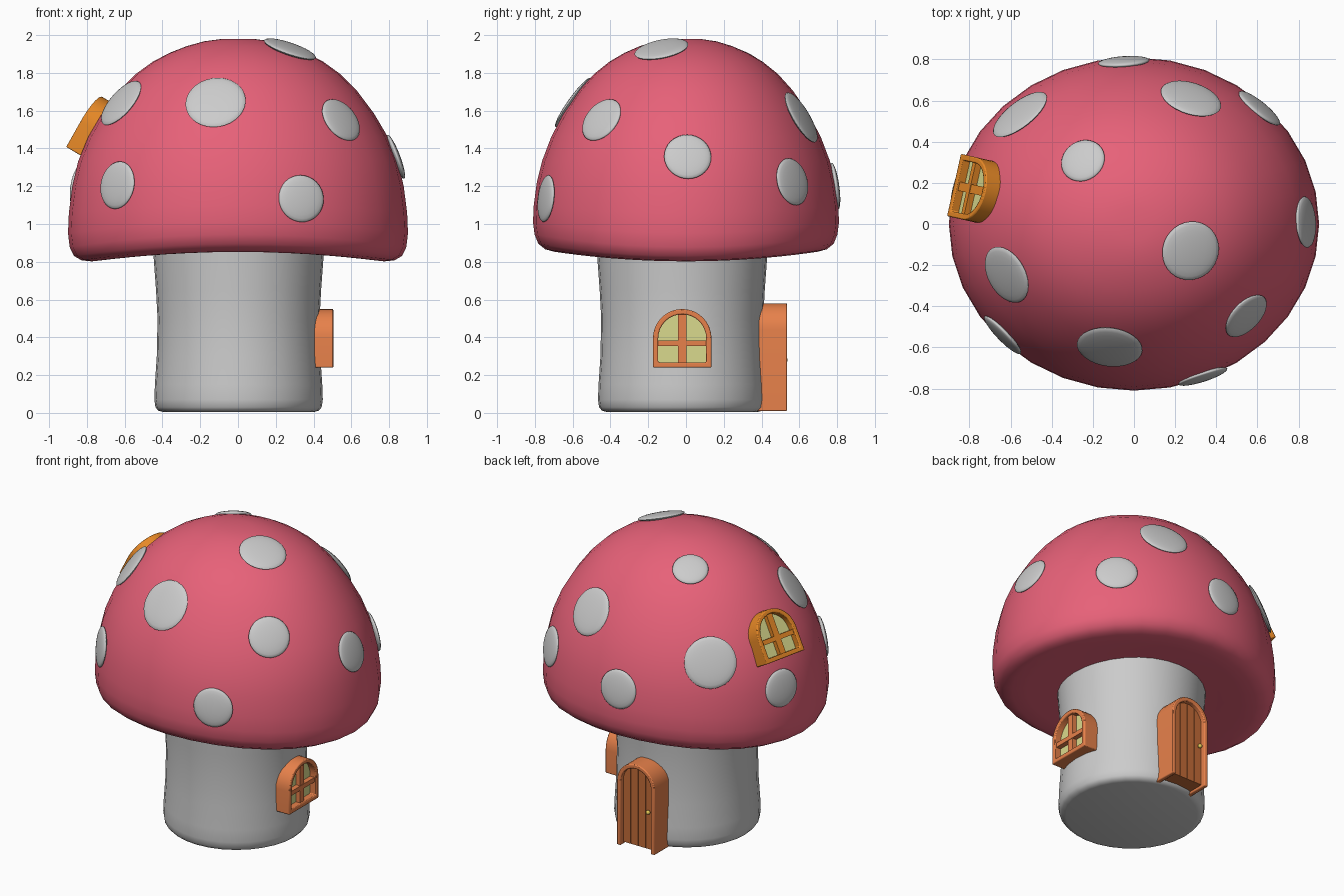
import bpy, bmesh, math
from mathutils import Matrix, Vector
from mathutils.bvhtree import BVHTree

if "Cube" in bpy.data.objects:
    bpy.data.objects.remove(bpy.data.objects["Cube"])


def material(name, rgb):
    m = bpy.data.materials.new(name)
    m.diffuse_color = (*rgb, 1)
    m.use_nodes = True
    m.node_tree.nodes["Principled BSDF"].inputs["Base Color"].default_value = m.diffuse_color
    return m


PINK = material("cap_pink", (0.8, 0.12, 0.19))
WOOD = material("frame_wood", (0.8, 0.22, 0.07))
ORANGE = material("upper_frame", (0.8, 0.25, 0.02))
PLANK = material("plank_wood", (0.55, 0.15, 0.04))
GLASS = material("glass", (0.7, 0.7, 0.27))
BRASS = material("brass", (0.8, 0.6, 0.1))


def finish(bm, name, mat=None, matrix=None, angle=40, bevel=0):
    bmesh.ops.recalc_face_normals(bm, faces=bm.faces)
    me = bpy.data.meshes.new(name)
    bm.to_mesh(me)
    bm.free()
    ob = bpy.data.objects.new(name, me)
    bpy.context.collection.objects.link(ob)
    if matrix:
        ob.matrix_world = matrix
    if mat:
        me.materials.append(mat)
    if bevel:
        b = ob.modifiers.new("bevel", 'BEVEL')
        b.width, b.segments, b.limit_method = bevel, 2, 'ANGLE'
    bpy.ops.object.select_all(action='DESELECT')
    ob.select_set(True)
    bpy.context.view_layer.objects.active = ob
    bpy.ops.object.shade_smooth_by_angle(angle=math.radians(angle))
    return ob


def lathe(profile, sides, sx=1, sy=1):
    # revolve (radius, z) points; both ends lie on the axis
    bm = bmesh.new()
    vs = [bm.verts.new((r, 0, z)) for r, z in profile]
    es = [bm.edges.new(p) for p in zip(vs, vs[1:])]
    bmesh.ops.spin(bm, geom=vs + es, cent=(0, 0, 0), axis=(0, 0, 1),
                   angle=2 * math.pi, steps=sides, use_merge=False)
    bmesh.ops.remove_doubles(bm, verts=bm.verts, dist=1e-4)
    for v in bm.verts:
        v.co.x *= sx
        v.co.y *= sy
    return bm


def arch(hw, straight, base=0, n=16):
    pts = [(hw * math.cos(math.pi * i / n), straight + hw * math.sin(math.pi * i / n))
           for i in range(n + 1)]
    return [(hw, base)] + pts + [(-hw, base)]


def slab(points, y0, y1):
    # solid extruded between two depths
    bm = bmesh.new()
    f = bm.faces.new([bm.verts.new((x, y0, z)) for x, z in points])
    r = bmesh.ops.extrude_face_region(bm, geom=[f])
    bmesh.ops.translate(bm, vec=(0, y1 - y0, 0),
                        verts=[v for v in r["geom"] if isinstance(v, bmesh.types.BMVert)])
    bm.faces.new([v for v in f.verts]) if not f.is_valid else None
    return bm


def rect(x0, x1, z0, z1):
    return [(x0, z0), (x1, z0), (x1, z1), (x0, z1)]


def arch_frame(outer, inner, depth, closed):
    bm = bmesh.new()
    loops = [[bm.verts.new((x, y, z)) for x, z in pts]
             for pts, y in ((outer, 0), (inner, 0), (inner, -depth), (outer, -depth))]
    n = len(outer)
    for a, b in zip(loops, loops[1:] + loops[:1]):
        for i in range(n if closed else n - 1):
            j = (i + 1) % n
            bm.faces.new((a[i], a[j], b[j], b[i]))
    if not closed:
        for i in (0, n - 1):
            bm.faces.new([l[i] for l in loops])
    return bm


def window(name, mat, m):
    inner = arch(0.127, 0.155, 0.028)
    finish(arch_frame(arch(0.155, 0.155), inner, 0.12, True), name + "_frame", mat, m, bevel=0.006)
    finish(slab(inner, -0.045, -0.1), name + "_glass", GLASS, m)
    finish(slab(rect(-0.022, 0.022, 0.02, 0.285), -0.015, -0.06), name + "_upright_bar", mat, m)
    finish(slab(rect(-0.13, 0.13, 0.113, 0.143), -0.012, -0.06), name + "_cross_bar", mat, m)


# stem
finish(lathe([(0, 0.005), (0.40, 0.005), (0.425, 0.012), (0.44, 0.03), (0.446, 0.07), (0.443, 0.15),
              (0.433, 0.3), (0.429, 0.5), (0.437, 0.65), (0.448, 0.8), (0.455, 0.9), (0, 0.9)], 32),
       "stem", None, Matrix.Translation((0.003, -0.02, 0)))

# cap, drooping slightly towards both sides
cap = lathe([(0, 1.98), (0.1, 1.979), (0.2, 1.967), (0.3, 1.942), (0.4, 1.907), (0.5, 1.86),
             (0.6, 1.795), (0.7, 1.705), (0.8, 1.585), (0.88, 1.463), (0.94, 1.335), (0.975, 1.22),
             (0.995, 1.1), (1, 1.01), (0.99, 0.945), (0.965, 0.895), (0.92, 0.866), (0.86, 0.853),
             (0.75, 0.852), (0.6, 0.857), (0.4, 0.86), (0, 0.86)], 32, 0.9, 0.81)
for v in cap.verts:
    v.co.z -= 0.085 * v.co.x ** 2 * max(0, min(1, (1.35 - v.co.z) / 0.4))
bmesh.ops.recalc_face_normals(cap, faces=cap.faces)
tree = BVHTree.FromBMesh(cap)
finish(cap, "cap", PINK, angle=60)

# spots: x, y, z, radius
spots = [(-0.12, -0.615, 1.655, 0.16), (-0.636, -0.257, 1.655, 0.147), (0.57, -0.47, 1.57, 0.127),
         (-0.664, -0.563, 1.21, 0.127), (0.34, -0.76, 1.137, 0.125), (0.28, -0.133, 1.94, 0.145),
         (0.845, 0.01, 1.36, 0.125), (-0.88, 0.21, 1.2, 0.12), (0.28, 0.62, 1.57, 0.152),
         (0.626, 0.585, 1.23, 0.127), (-0.05, 0.79, 1.2, 0.125), (-0.563, 0.544, 1.42, 0.16),
         (-0.247, 0.306, 1.87, 0.11)]
for i, (x, y, z, r) in enumerate(spots):
    p, nrm, _, _ = tree.find_nearest(Vector((x, y, z)))
    # smooth normal of the dome at this point
    nrm = (nrm + Vector((p.x / 0.81, p.y / 0.656, (p.z - 1.05) / 0.86)).normalized()).normalized()
    bm = bmesh.new()
    bmesh.ops.create_uvsphere(bm, u_segments=32, v_segments=12, radius=1)
    m = (Matrix.Translation(p) @ nrm.to_track_quat('Z', 'Y').to_matrix().to_4x4()
         @ Matrix.Diagonal((r, r, 0.022, 1)))
    bmesh.ops.transform(bm, matrix=m, verts=bm.verts)
    finish(bm, f"spot_{i + 1}", angle=80)

# stem window faces +x, cap window leans back on the left
window("stem_window", WOOD, Matrix.Translation((0.505, -0.02, 0.24))
       @ Matrix.Rotation(-math.pi / 2, 4, 'Z'))
window("cap_window", ORANGE, Matrix.Translation((-0.877, 0.19, 1.408))
       @ Matrix.Rotation(math.radians(77.4), 4, 'Z') @ Matrix.Rotation(math.radians(30), 4, 'X'))

# door at the back
D = Matrix.Translation((0, 0.535, 0.01))
R, S = 0.112, 0.43
finish(arch_frame(arch(0.14, S), arch(R, S), 0.17, False), "door_frame", WOOD, D, bevel=0.006)
finish(slab(arch(R, S, 0.015), -0.04, -0.15), "door_panel", PLANK, D)
w = 2 * R / 4
for k in range(4):
    x0, x1 = -R + k * w + 0.002, -R + (k + 1) * w - 0.002
    xs = [x1 + (x0 - x1) * t / 6 for t in range(7)]
    pts = [(x0, 0.015), (x1, 0.015)] + [(x, S + math.sqrt(R * R - x * x)) for x in xs]
    finish(slab(pts, -0.03, -0.06), f"door_plank_{k + 1}", PLANK, D)
bm = bmesh.new()
bmesh.ops.create_uvsphere(bm, u_segments=16, v_segments=10, radius=0.014)
finish(bm, "door_knob", BRASS, Matrix.Translation((-0.085, 0.524, 0.28)), angle=80)
